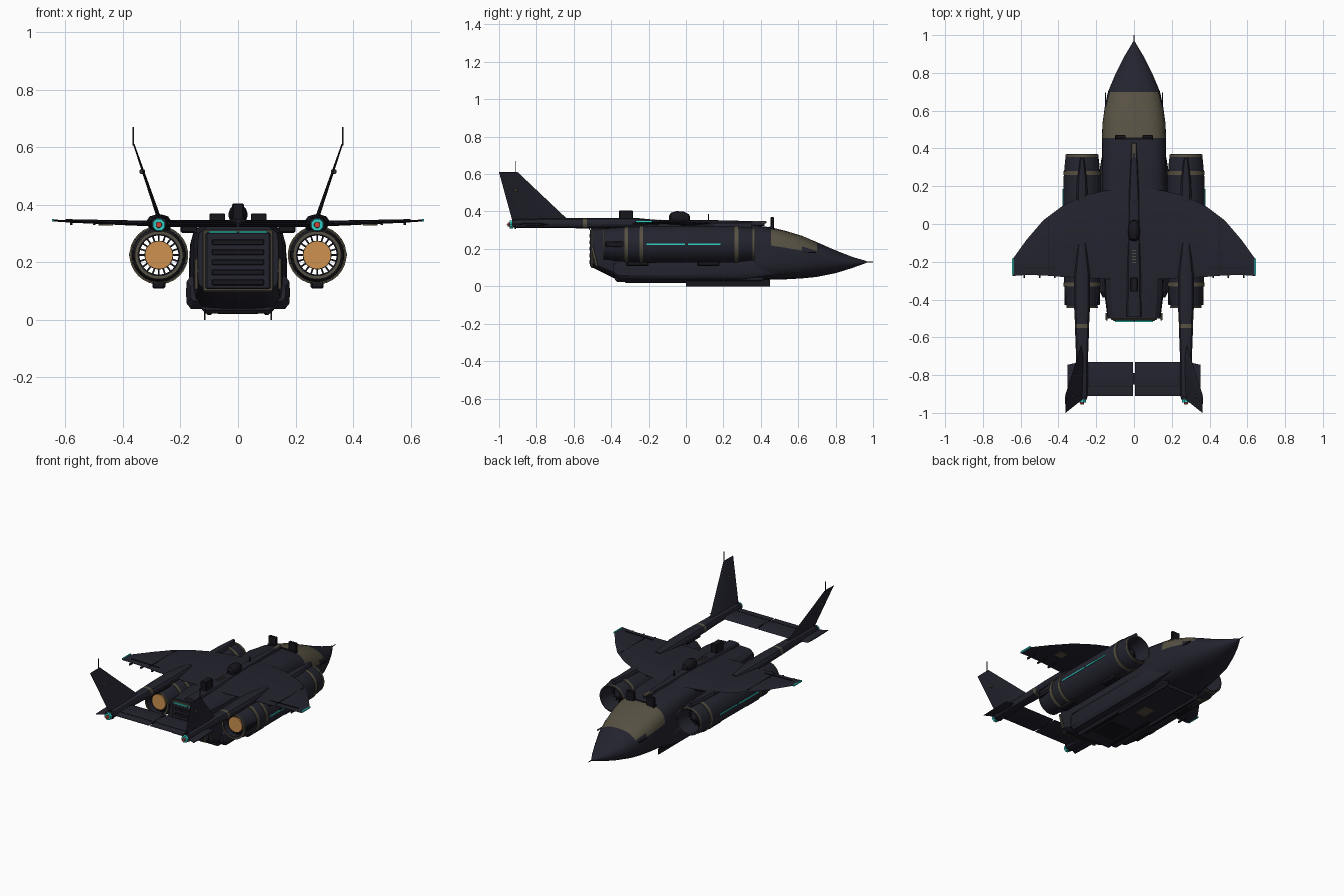
import bpy, bmesh, math
from mathutils import Vector, Matrix

if "Cube" in bpy.data.objects:
    bpy.data.objects.remove(bpy.data.objects["Cube"])


def material(name, rgb):
    m = bpy.data.materials.new(name)
    m.use_nodes = True
    m.diffuse_color = (*rgb, 1)
    bsdf = m.node_tree.nodes["Principled BSDF"]
    bsdf.inputs["Base Color"].default_value = (*rgb, 1)
    bsdf.inputs["Roughness"].default_value = 0.7
    return m


NAVY = material("dark navy", (0.017, 0.017, 0.028))
BLACK = material("near black", (0.008, 0.008, 0.012))
TAN = material("dull tan", (0.095, 0.083, 0.055))
CYAN = material("cyan glow", (0.03, 0.62, 0.56))
ORANGE = material("engine orange", (0.62, 0.29, 0.08))
RED = material("signal red", (0.6, 0.06, 0.04))
ALL = [NAVY, BLACK, TAN, CYAN, ORANGE, RED]


def finish(name, bm, mat, rule=None):
    """Turn a bmesh into a shaded object; rule maps a face centre to a material."""
    bmesh.ops.recalc_face_normals(bm, faces=bm.faces)
    for f in bm.faces:
        f.material_index = ALL.index(rule(f.calc_center_median()) if rule else mat)
    me = bpy.data.meshes.new(name)
    bm.to_mesh(me)
    bm.free()
    for m in ALL:
        me.materials.append(m)
    ob = bpy.data.objects.new(name, me)
    bpy.context.collection.objects.link(ob)
    bpy.ops.object.select_all(action='DESELECT')
    ob.select_set(True)
    bpy.context.view_layer.objects.active = ob
    bpy.ops.object.shade_smooth_by_angle(angle=math.radians(32))
    return ob


def loft(name, rings, mat=NAVY, rule=None, closed=False):
    """Skin a list of equal rings; closed joins the last ring to the first."""
    bm = bmesh.new()
    vs = [[bm.verts.new(p) for p in r] for r in rings]
    n = len(vs[0])
    pairs = list(zip(vs, vs[1:])) + ([(vs[-1], vs[0])] if closed else [])
    for a, b in pairs:
        for i in range(n):
            j = (i + 1) % n
            bm.faces.new((a[i], a[j], b[j], b[i]))
    if not closed:
        bm.faces.new(vs[0])
        bm.faces.new(vs[-1])
    return finish(name, bm, mat, rule)


def oval(y, cx, cz, rx, rz, power=2.0, count=24):
    """Superellipse ring across the y axis."""
    pts = []
    for i in range(count):
        a = 2 * math.pi * (i + 0.5) / count
        c, s = math.cos(a), math.sin(a)
        k = (abs(c) ** power + abs(s) ** power) ** (-1 / power)
        pts.append((cx + rx * c * k, y, cz + rz * s * k))
    return pts


def blade(x, z, front, back, thick, up=(0, 0, 1)):
    """Thin aerofoil ring; up is its thickness direction."""
    chord, u = front - back, Vector(up).normalized() * thick / 2
    pts = []
    for t, h in ((0, 0), (.2, 1), (.6, .8), (1, .1), (1, -.1), (.6, -.8), (.2, -1)):
        pts.append(Vector((x, front - chord * t, z)) + u * h)
    return pts


def box(name, loc, size, mat=NAVY, bevel=0.0, rot=None):
    bm = bmesh.new()
    bmesh.ops.create_cube(bm, size=1)
    bmesh.ops.scale(bm, vec=size, verts=bm.verts)
    if bevel:
        bmesh.ops.bevel(bm, geom=bm.edges, offset=bevel, segments=1, affect='EDGES')
    if rot:
        bmesh.ops.rotate(bm, verts=bm.verts, matrix=Matrix.Rotation(rot[0], 3, rot[1]))
    bmesh.ops.translate(bm, vec=loc, verts=bm.verts)
    return finish(name, bm, mat)


def tube(name, cx, cz, profile, mat=NAVY, count=28, closed=False):
    return loft(name, [oval(y, cx, cz, r, r, 2, count) for y, r in profile], mat, closed=closed)


# Fuselage: y, half width, bottom, top, squareness
SECTIONS = [(-.5, .14, .10, .325, 7), (-.38, .155, .04, .335, 6), (-.1, .165, .035, .34, 5),
            (.3, .168, .035, .335, 4.5), (.455, .17, .035, .315, 3.6), (.53, .167, .037, .297, 3.2),
            (.62, .155, .042, .27, 2.8), (.7, .138, .05, .236, 2.4), (.8, .096, .07, .192, 2.1),
            (.89, .05, .098, .157, 2), (.965, .005, .125, .135, 2)]


def hull_colour(c):
    return TAN if .46 < c.y < .7 and c.z > .2 else NAVY


loft("fuselage", [oval(y, 0, (b + t) / 2, w, (t - b) / 2, p, 32) for y, w, b, t, p in SECTIONS],
     rule=hull_colour)
tube("nose_probe", 0, .13, [(.95, .004), (1.0, .002)], BLACK, 6)
box("canopy_rear_frame", (0, .452, .312), (.2, .012, .014), BLACK)

# Spine fairing, turret and mast along the top
loft("spine", [oval(y, 0, .335, w, h, 3, 12) for y, w, h in
               ((-.49, .04, .012), (-.2, .035, .018), (.1, .03, .02), (.42, .013, .012))],
     rule=lambda c: NAVY)
box("spine_front_panel", (0, .39, .342), (.026, .08, .012), TAN, .003)
loft("turret_dome", [oval(y, 0, .365, r, r * 1.15, 2, 16) for y, r in
                     ((-.09, .012), (-.08, .025), (-.05, .033), (-.01, .03), (.015, .018), (.022, .006))], BLACK)
box("rear_sensor_box", (0, -.32, .37), (.04, .075, .07), BLACK, .004)
box("top_mast", (0, .12, .365), (.005, .005, .045), BLACK)
for i in range(5):
    box("spine_vent", (0, -.14 - i * .016, .355), (.02, .005, .003), TAN)

# Rear ramp with frame, slats and light bar
box("ramp_frame", (0, -.502, .205), (.245, .012, .215), TAN, .004)
box("ramp_door", (0, -.507, .205), (.225, .012, .197), NAVY, .004)
for i in range(5):
    box("ramp_slat", (0, -.514, .13 + i * .035), (.18, .006, .02), BLACK, .002)
for s in (-1, 1):
    box("ramp_light", (s * .052, -.515, .305), (.098, .006, .007), CYAN)

# Belly pan and hatches
box("belly_pan", (0, .02, .045), (.25, .8, .045), NAVY, .012)
box("belly_hatch", (0, .1, .0215), (.07, .09, .004), TAN)
box("belly_rear_hatch", (0, -.2, .0215), (.14, .16, .004), BLACK)

# Wing stations: x, leading y, trailing y, z, thickness
WING = [(0, .2, -.29, .335, .024), (.16, .175, -.29, .335, .024), (.27, .15, -.285, .335, .022),
        (.38, .095, -.28, .337, .018), (.48, .02, -.272, .34, .014), (.57, -.085, -.27, .342, .01),
        (.642, -.185, -.275, .345, .006)]

for s in (-1, 1):
    side = "left" if s > 0 else "right"
    ex, ez = s * .275, .225

    # Sponson, belly rail and cockpit fittings
    loft(side + "_sponson", [oval(y, s * .135, .095, w, h, 5, 16) for y, w, h in
                             ((-.39, .03, .03), (-.36, .045, .058), (.3, .045, .058), (.5, .01, .03))])
    box(side + "_belly_rail", (s * .115, .225, .018), (.005, .45, .036), BLACK)
    box(side + "_belly_strake", (s * .1, -.15, .027), (.02, .35, .02), BLACK, .004)
    box(side + "_air_data_plate", (s * .072, .462, .335), (.055, .018, .07), BLACK, .003)
    box(side + "_nose_probe_arm", (s * .15, .66, .18), (.006, .07, .006), BLACK)
    box(side + "_ramp_strut", (s * .145, -.49, .16), (.012, .014, .11), TAN, .002, (.25, 'X'))

    # Wing
    wing = [blade(s * x, z, f, b, t) for x, f, b, z, t in WING]
    loft(side + "_wing", wing)
    box(side + "_wingtip_light", (s * .643, -.225, .346), (.008, .085, .009), CYAN)
    box(side + "_flap_seam", (s * .5, -.235, .346), (.2, .003, .004), BLACK, 0, (-s * .02, 'Y'))
    box(side + "_wing_seam", (s * .455, -.12, .345), (.003, .28, .004), BLACK)
    box(side + "_wing_under_hatch", (s * .46, -.12, .331), (.05, .06, .005), TAN)
    for x in (.42, .5, .58):
        box(side + "_flap_hinge", (s * x, -.25, .334), (.008, .07, .01), BLACK)
    box(side + "_pylon", (ex, -.05, .322), (.06, .4, .02), NAVY, .004)
    box(side + "_wing_root_brace", (s * .17, -.05, .315), (.06, .36, .025), BLACK, .005)

    # Engine nacelle: open shell, trim rings, core and struts
    tube(side + "_nacelle", ex, ez, [(.37, .083), (.34, .09), (.25, .098), (-.2, .1), (-.3, .096),
         (-.38, .09), (-.44, .082), (-.44, .07), (-.3, .068), (.3, .068), (.37, .076)], closed=True)
    for y, r, w in ((.27, .1, .02), (-.24, .102, .018), (-.32, .098, .02), (.362, .0875, .012)):
        tube(side + "_nacelle_ring", ex, ez, [(y - w / 2, r), (y + w / 2, r),
             (y + w / 2, r - .012), (y - w / 2, r - .012)], TAN, closed=True)
    tube(side + "_nozzle_lip", ex, ez, [(-.444, .084), (-.438, .084), (-.438, .074), (-.444, .074)],
         TAN, closed=True)
    tube(side + "_engine_core", ex, ez, [(-.415, .05), (.27, .05), (.3, .03), (.33, .004)], BLACK)
    tube(side + "_exhaust_glow", ex, ez, [(-.422, .049), (-.414, .049)], ORANGE)
    for i in range(20):
        a = 2 * math.pi * i / 20
        d = Vector((math.cos(a), 0, math.sin(a)))
        for y in (-.4, .26):
            box(side + "_fan_strut", Vector((ex, y, ez)) + d * .06, (.024, .02, .006), BLACK,
                0, (-a, 'Y'))
    for y0, y1 in ((-.21, -.005), (.01, .185)):
        box(side + "_nacelle_light", (s * .374, (y0 + y1) / 2, .226), (.008, y1 - y0, .008), CYAN)
    for y in (-.26, .12):
        box(side + "_nacelle_keel", (ex, y, .122), (.045, .12, .028), BLACK, .006)
    loft(side + "_nacelle_hump", [oval(y, ex, .318, w, .022, 3, 10) for y, w in
                                  ((.1, .032), (.24, .026), (.35, .01))])
    for k in (-1, 1):
        box(side + "_actuator", (ex + k * .085, -.37, .225), (.018, .12, .03), BLACK, .004)

    # Tail boom with trim ring and end light
    def boom_colour(c):
        return TAN if -.55 < c.y < -.53 else NAVY

    loft(side + "_tail_boom", [oval(y, ex, z, w, h, 2.6, 12) for y, w, z, h in
         ((-.1, .02, .335, .015), (-.27, .042, .338, .028), (-.45, .042, .338, .028),
          (-.53, .038, .337, .028), (-.55, .038, .337, .028), (-.68, .033, .338, .026),
          (-.9, .03, .335, .024), (-.93, .026, .335, .02))], rule=boom_colour)
    tube(side + "_boom_light", ex, .33, [(-.925, .024), (-.945, .022)], CYAN, 8)
    tube(side + "_boom_light_center", ex, .33, [(-.94, .012), (-.955, .01)], RED, 8)
    tube(side + "_boom_collar", ex, .333, [(-.91, .029), (-.918, .029)], BLACK, 12)
    box(side + "_boom_box", (ex - s * .03, -.42, .325), (.02, .14, .03), BLACK, .004)

    # Leaning fin with rod, and horizontal tail halves
    out = (s * .94, 0, -.34)
    loft(side + "_fin", [blade(ex, .355, -.63, -.93, .014, out),
                         blade(s * .362, .61, -.9, -1.0, .005, out)])
    tube_rod = box(side + "_fin_rod", (s * .364, -.91, .638), (.004, .004, .065), BLACK)
    box(side + "_fin_sensor", (s * .333, -.91, .515), (.018, .02, .016), TAN, .003)
    loft(side + "_tailplane", [blade(s * x, .332, -.73, -.91, .018) for x in (.005, .25)])
    loft(side + "_tailplane_tip", [blade(s * .28, .332, -.73, -.92, .018),
                                   blade(s * .352, .332, -.745, -.96, .008)])
    box(side + "_elevator_seam", (s * .125, -.86, .337), (.23, .003, .004), BLACK)
box("tailplane_joint", (0, -.82, .332), (.012, .06, .014), BLACK)
